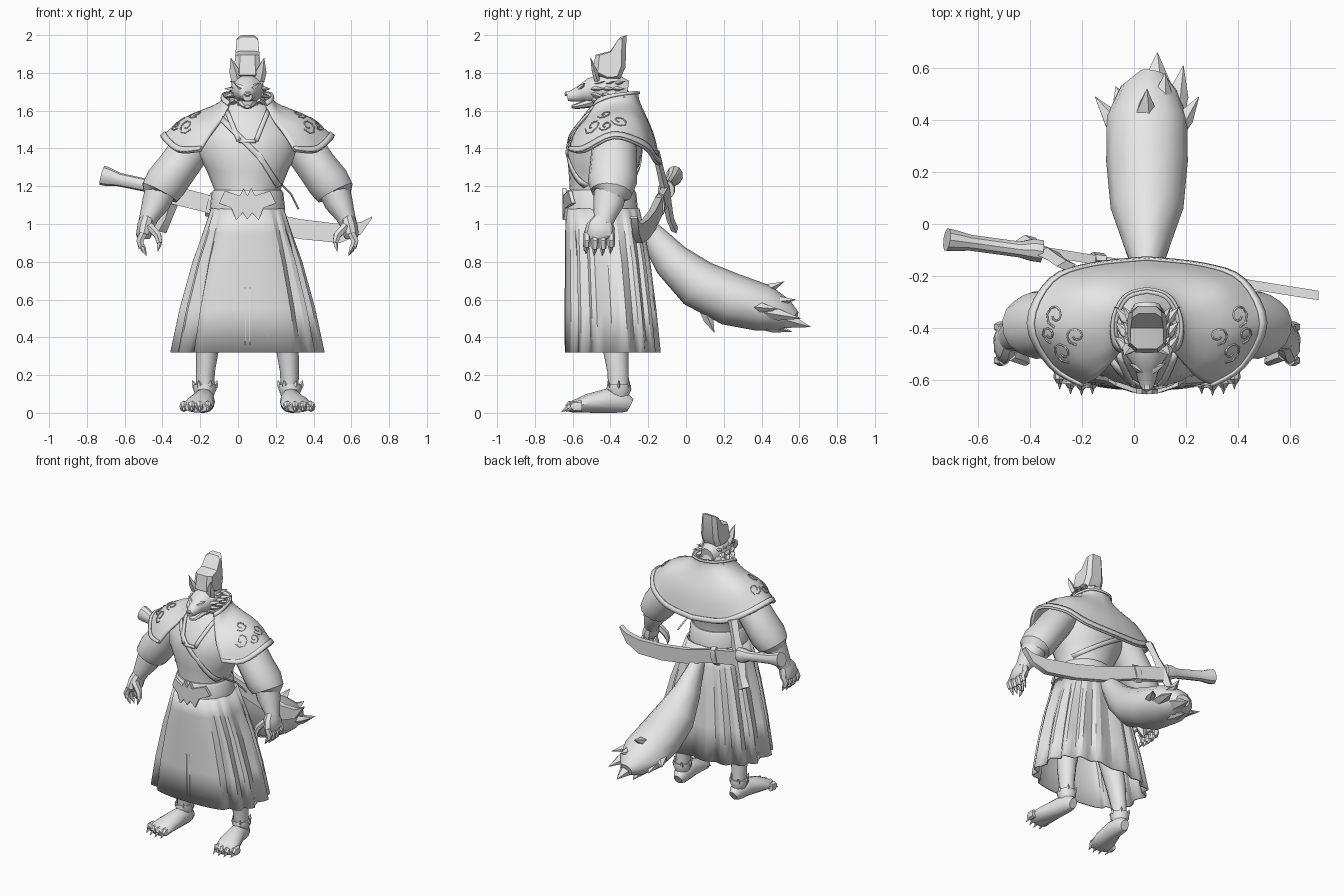
import bpy, bmesh, math
from mathutils import Vector as V

CX = 0.05  # body symmetry plane
GREY = bpy.data.materials.new("plain grey")
GREY.diffuse_color = (0.8, 0.8, 0.8, 1)


def finish(name, bm, angle=35, solid=0):
    bmesh.ops.recalc_face_normals(bm, faces=bm.faces)
    me = bpy.data.meshes.new(name)
    bm.to_mesh(me)
    bm.free()
    me.materials.append(GREY)
    me.polygons.foreach_set("use_smooth", [True] * len(me.polygons))
    me.set_sharp_from_angle(angle=math.radians(angle))
    ob = bpy.data.objects.new(name, me)
    bpy.context.collection.objects.link(ob)
    if solid:
        m = ob.modifiers.new("thickness", "SOLIDIFY")
        m.thickness, m.offset = solid, 0
    return ob


def skin(bm, rings, closed=True, caps=True):
    """Bridge successive rings of points."""
    vs = [[bm.verts.new(p) for p in r] for r in rings]
    n = len(vs[0])
    for a, b in zip(vs, vs[1:]):
        for i in range(n if closed else n - 1):
            j = (i + 1) % n
            bm.faces.new((a[i], a[j], b[j], b[i]))
    if closed and caps:
        bm.faces.new(vs[0])
        bm.faces.new(vs[-1])


def add_tube(bm, pts, n=12, ref=(1, 0, 0), flat=False, caps=True):
    """pts: x, y, z, radius along ref, radius across."""
    P = [V(p[:3]) for p in pts]
    rings = []
    for i, p in enumerate(pts):
        t = V((0, 0, 1)) if flat else (P[min(i + 1, len(P) - 1)] - P[max(i - 1, 0)]).normalized()
        u = V(ref) - t * t.dot(V(ref))
        u.normalize()
        w = t.cross(u)
        rings.append([P[i] + u * p[3] * math.cos(k * math.tau / n) + w * p[-1] * math.sin(k * math.tau / n)
                      for k in range(n)])
    skin(bm, rings, caps=caps)


def tube(name, pts, angle=35, **kw):
    bm = bmesh.new()
    add_tube(bm, pts, **kw)
    return finish(name, bm, angle)


def add_spike(bm, base, tip, r, flat=1.0, n=5):
    b, t = V(base), V(tip)
    ref = (1, 0, 0) if abs((t - b).normalized().x) < 0.8 else (0, 1, 0)
    add_tube(bm, [(*b, r * .8, r * flat * .8), (*b.lerp(t, .4), r * .8, r * flat * .8), (*t, .001, .001)], n=n, ref=ref)


def curve(name, lines, r):
    cu = bpy.data.curves.new(name, "CURVE")
    cu.dimensions, cu.bevel_depth, cu.bevel_resolution = "3D", r, 0
    for line in lines:
        s = cu.splines.new("POLY")
        s.points.add(len(line) - 1)
        for q, p in zip(s.points, line):
            q.co = (*p, 1)
    cu.materials.append(GREY)
    bpy.context.collection.objects.link(bpy.data.objects.new(name, cu))


def lerp_rows(rows, z):
    for a, b in zip(rows, rows[1:]):
        if z <= b[0]:
            k = max(0, (z - a[0]) / (b[0] - a[0]))
            return [p + (q - p) * k for p, q in zip(a, b)]
    return rows[-1]


# Torso: z, half width, half depth, centre y
TORSO = [(1.05, .18, .17, -.45), (1.18, .175, .165, -.45), (1.28, .215, .182, -.44), (1.38, .265, .2, -.43),
         (1.48, .265, .19, -.42), (1.58, .19, .14, -.40), (1.64, .1, .1, -.39), (1.72, .08, .09, -.40)]
tube("torso", [(CX, y, z, a, b) for z, a, b, y in TORSO], n=24, flat=True)


def chest(x, z, side=-1, off=.006):
    _, a, b, cy = lerp_rows(TORSO, z)
    k = max(0, 1 - ((x - CX) / a) ** 2)
    return V((x, cy + side * (b * math.sqrt(k) + off), z))


def ribbon(name, path, w, side=-1):
    bm = bmesh.new()
    fine = [tuple(a[i] + (b[i] - a[i]) * k / 6 for i in (0, 1)) for a, b in zip(path, path[1:]) for k in range(7)]
    dx, dz = path[-1][0] - path[0][0], path[-1][1] - path[0][1]
    d = math.hypot(dx, dz)
    skin(bm, [[chest(x - s * dz / d * w, z + s * dx / d * w, side) for s in (-1, 0, 1)] for x, z in fine], closed=False)
    finish(name, bm, solid=.008)


ribbon("chest_strap", [(-.09, 1.56), (.12, 1.35), (.215, 1.2)], .014)
ribbon("back_strap", [(-.1, 1.4), (.215, 1.2)], .014, side=1)
for s in (-1, 1):
    ribbon("lapel", [(CX + s * .11, 1.6), (CX + s * .045, 1.44)], .012)
ribbon("neckline", [(CX - .045, 1.44), (CX + .045, 1.44)], .01)
curve("strap_tail", [[(.23, -.5, 1.21), (.28, -.42, 1.16), (.32, -.36, 1.08)]], .006)

# Belt and its winged front plate
tube("belt", [(CX, -.45, z, a, a * .98) for z, a in ((1.06, .19), (1.075, .2), (1.165, .19), (1.18, .18))], n=24, flat=True)
HALF = [(0, 1.15), (.02, 1.19), (.04, 1.15), (.12, 1.175), (.15, 1.11), (.085, 1.085), (.06, 1.02), (.025, 1.06)]
outline = HALF + [(0, 1.025)] + [(-x, z) for x, z in HALF[:0:-1]]
bm = bmesh.new()
skin(bm, [[(CX + x, -.655 + 2.2 * x * x + o, z) for x, z in outline] for o in (0, .02)])
finish("belt_plate", bm)

# Pleated skirt with a flat front panel: z, half width, half depth, centre y
SKIRT = [(.32, .41, .25, -.385), (.55, .36, .238, -.397), (.8, .29, .222, -.413), (.95, .235, .208, -.427), (1.08, .19, .19, -.44)]


def power(v, e=.8):
    return math.copysign(abs(v) ** e, v)


bm = bmesh.new()
rings = []
for z, a, b, cy in SKIRT:
    ring = []
    for i in range(64):
        ph = math.tau * i / 64
        pleat = 1 if min(i, 64 - i) < 6 else 1 - (.1, .02, .0, .06)[i % 4] * min(1, (1.15 - z) / .4)
        ring.append((CX + a * pleat * power(math.sin(ph)), cy - b * pleat * power(math.cos(ph), .7), z))
    rings.append(ring)
skin(bm, rings, caps=False)
finish("pleated_skirt", bm, 20, solid=.01)

# Scroll embroidery on the front panel
lines = []
for s in (-1, 1):
    lines.append([(CX + s * .012, -.638, .36), (CX + s * .012, -.638, .66), (CX + s * .06, -.634, .68), (CX + s * .06, -.634, .64)])
    lines.append([(CX + s * (.05 + .03 * math.sin(k * .9)), -.634, .62 - k * .025) for k in range(11)])
    for cx, cz, r in ((.065, .62, .022), (.055, .49, .02), (.085, .40, .024), (.045, .38, .016)):
        lines.append([(CX + s * (cx + r * (1 - k / 16) * math.cos(k * .7)), -.633, cz + r * (1 - k / 16) * math.sin(k * .7))
                      for k in range(13)])
curve("skirt_embroidery", lines, .004)

# Shoulder cape: columns from back centre to front edge, each from collar to hem
CAPE = [[(0, -.26, 1.70), (0, -.25, 1.64), (0, -.18, 1.48), (0, -.14, 1.31)],
        [(.07, -.28, 1.70), (.09, -.27, 1.64), (.18, -.20, 1.50), (.22, -.165, 1.33)],
        [(.11, -.34, 1.69), (.14, -.33, 1.64), (.29, -.27, 1.55), (.37, -.22, 1.40)],
        [(.12, -.40, 1.68), (.16, -.41, 1.62), (.32, -.40, 1.56), (.455, -.38, 1.455)],
        [(.11, -.45, 1.66), (.16, -.49, 1.58), (.29, -.52, 1.51), (.37, -.54, 1.38)],
        [(.09, -.47, 1.64), (.13, -.52, 1.56), (.19, -.585, 1.48), (.25, -.615, 1.385)]]


def spline(pts, t):
    i = min(int(t), len(pts) - 2)
    f = t - i
    p = [V(pts[max(0, min(len(pts) - 1, i + k))]) for k in (-1, 0, 1, 2)]
    return .5 * (2 * p[1] + (p[2] - p[0]) * f + (2 * p[0] - 5 * p[1] + 4 * p[2] - p[3]) * f * f
                 + (3 * p[1] - p[0] - 3 * p[2] + p[3]) * f ** 3)


def cape(u, v, off=0):
    """u: -5..5 around, v: 0 collar..3 hem."""
    def raw(u, v):
        p = spline([spline(c, v) for c in CAPE], abs(u))
        return V((CX + math.copysign(p.x, u), p.y, p.z))
    p = raw(u, v)
    if off:
        n = (raw(u + .02, v) - raw(u - .02, v)).cross(raw(u, v + .02) - raw(u, v - .02)).normalized()
        p += n * off * (1 if n.dot(p - V((CX, -.4, 1.35))) > 0 else -1)
    return p


def cape_sheet(name, v0, v1, nv, off, thick):
    bm = bmesh.new()
    skin(bm, [[cape(u / 4, v0 + (v1 - v0) * k / nv, off) for u in range(-20, 21)] for k in range(nv + 1)], closed=False)
    finish(name, bm, solid=thick)


cape_sheet("cape", 0, 3, 12, 0, .016)
cape_sheet("cape_hem_trim", 2.72, 2.97, 2, .012, .01)
cape_sheet("collar_trim", .02, .35, 2, .012, .01)
lines = []
for s in (-1, 1):
    for u, v, r in ((3.2, 1.7, .3), (3.7, 2.1, .35), (2.7, 2.2, .3), (3.2, 2.35, .22)):
        lines.append([cape(s * (u + r * (1 - k / 14) * math.cos(k * .75)), v + r * .8 * (1 - k / 14) * math.sin(k * .75), .009)
                      for k in range(11)])
curve("cape_scrolls", lines, .004)

# Arms, hands, legs and feet on both sides
for s in (-1, 1):
    def at(pts):
        return [(CX + s * p[0], *p[1:]) for p in pts]

    def pt(x, y, z):
        return (CX + s * x, y, z)
    Y = (0, 1, 0)
    tube("sleeve", at([(.22, -.38, 1.48, .1, .1), (.30, -.38, 1.40, .12, .11), (.37, -.385, 1.30, .125, .11),
                       (.43, -.39, 1.22, .13, .115), (.465, -.395, 1.165, .11, .105), (.468, -.4, 1.15, .08, .08)]), n=14, ref=Y)
    tube("forearm", at([(.455, -.40, 1.19, .085, .085), (.485, -.41, 1.11, .082, .075), (.52, -.43, 1.04, .06, .052),
                        (.535, -.44, 1.0, .05, .045)]), n=12, ref=Y)
    bm = bmesh.new()
    add_tube(bm, at([(.53, -.44, 1.03, .05, .04), (.54, -.45, .99, .075, .045), (.55, -.46, .94, .08, .042), (.55, -.46, .92, .06, .03)]), n=10, ref=Y)
    for i in range(4):
        y, b = -.525 + .043 * i, .02 * (1 - abs(i - 1.5))
        add_tube(bm, at([(.55, y, .95, .02, .022), (.57, y, .91, .021, .021), (.56, y, .875 - b * .5, .018, .018)]), n=6, ref=Y)
        add_spike(bm, pt(.56, y, .885 - b * .5), pt(.535, y - .005, .835 - b * .5), .016)
    add_tube(bm, at([(.52, -.5, .99, .028, .024), (.475, -.52, .94, .024, .022), (.465, -.53, .9, .016, .016)]), n=6, ref=Y)
    add_spike(bm, pt(.465, -.53, .905), pt(.475, -.54, .855), .015)
    finish("hand", bm)

    tube("leg", at([(.16, -.40, .65, .09, .09), (.21, -.375, .36, .062, .07), (.222, -.36, .22, .05, .056), (.225, -.355, .08, .046, .055)]), n=12)
    bm = bmesh.new()
    add_tube(bm, at([(.225, -.35, .075, .04, .04), (.226, -.355, .125, .062, .066), (.226, -.355, .15, .06, .062)]), n=12, flat=True)
    for k in range(6):
        c, d = math.cos(k * math.tau / 6), math.sin(k * math.tau / 6)
        add_spike(bm, pt(.226 + .052 * c, -.355 + .056 * d, .135), pt(.226 + .066 * c, -.355 + .068 * d, .172), .018, .5)
    finish("anklet", bm)
    bm = bmesh.new()
    add_tube(bm, at([(.22, -.295, .04, .03, .036), (.222, -.33, .058, .05, .058), (.23, -.42, .064, .058, .064),
                     (.25, -.52, .05, .076, .05), (.265, -.59, .034, .082, .034), (.27, -.62, .028, .07, .024)]), n=12)
    for i in range(4):
        x, y = .21 + .042 * i, -.615 + .006 * abs(i - 1) ** 2
        add_tube(bm, at([(x, y + .04, .035, .02, .03), (x, y, .034, .024, .03), (x, y - .015, .024, .016, .018)]), n=8)
        add_spike(bm, pt(x, y - .01, .028), pt(x, y - .045, .006), .011)
    finish("foot", bm)

# Wolf head, jaw, nose, ears, brows and mane
tube("head", [(CX, -.31, 1.70, .05, .06), (CX, -.37, 1.71, .083, .085), (CX, -.45, 1.712, .09, .085), (CX, -.51, 1.705, .078, .068),
              (CX, -.55, 1.692, .048, .048), (CX, -.60, 1.678, .036, .032), (CX, -.628, 1.674, .025, .024)], n=14)
tube("lower_jaw", [(CX, -.46, 1.655, .06, .04), (CX, -.53, 1.635, .042, .022), (CX, -.585, 1.622, .028, .014), (CX, -.605, 1.622, .015, .008)], n=8)
tube("nose", [(CX, -.615, 1.69, .02, .014), (CX, -.635, 1.688, .02, .014), (CX, -.642, 1.686, .01, .008)], n=6)
bm, mane = bmesh.new(), bmesh.new()
for s in (-1, 1):
    add_spike(bm, (CX + s * .06, -.47, 1.76), (CX + s * .088, -.505, 1.88), .038, .5)
    add_spike(bm, (CX + s * .018, -.565, 1.715), (CX + s * .07, -.535, 1.745), .018)
    for row in range(3):
        for k in range(5):
            a = math.radians(45 - 27 * k)
            y = -.49 + .055 * row
            c, d = math.cos(a) * s, math.sin(a)
            add_spike(mane, (CX + c * .07, y, 1.695 + d * .065), (CX + c * .128, y + .06, 1.685 + d * .1), .026, .6)
finish("ears_and_brows", bm)
finish("mane", mane)

# Tall cap, tapered side profile
PROFILE = [(-.495, 1.79), (-.48, 1.895), (-.40, 1.915), (-.345, 1.99), (-.315, 2.0), (-.32, 1.83), (-.35, 1.765), (-.42, 1.76)]
bm = bmesh.new()
skin(bm, [[(CX + sx * (1 - .25 * (z - 1.76) / .24), -.40 + (y + .40) * k, 1.88 + (z - 1.88) * (.5 + k / 2)) if k < 1
           else (CX + sx * (1 - .25 * (z - 1.76) / .24), y, z) for y, z in PROFILE]
          for sx, k in ((-.075, .72), (-.045, 1), (.045, 1), (.075, .72))])
finish("cap", bm)

# Bushy tail with split tips
tube("tail", [(CX, -.24, 1.02, .04, .04), (CX, -.17, .93, .055, .07), (CX, -.08, .81, .09, .1), (CX, .06, .685, .14, .13),
              (CX, .24, .6, .157, .14), (CX, .41, .555, .155, .125), (CX + .01, .52, .52, .11, .085), (CX + .02, .58, .5, .05, .04)], n=12)
bm = bmesh.new()
for b, t, r in (((.08, .46, .51), (.09, .66, .455), .075), ((.15, .42, .53), (.19, .61, .5), .055), ((.16, .36, .56), (.25, .49, .55), .045),
                ((-.04, .34, .55), (-.15, .49, .54), .05), ((-.03, .4, .53), (-.07, .53, .49), .06), ((.04, .36, .62), (.05, .52, .695), .06),
                ((.1, .42, .58), (.12, .58, .6), .06), ((.03, .1, .54), (.04, .15, .425), .05), ((.05, .4, .47), (.03, .56, .43), .055)):
    add_spike(bm, b, t, r, .7)
finish("tail_tips", bm)

# Curved sword slung behind the waist
BLADE = [(-.35, 1.205, 1.105), (-.12, 1.145, 1.05), (.11, 1.07, .97), (.33, 1.025, .92), (.54, 1.0, .9), (.65, 1.01, .945), (.71, 1.04, 1.03)]
bm = bmesh.new()
skin(bm, [[(x, -.115 - .16 * (x + .29) + o, z) for o, z in ((-.018, t), (.018, t), (.018, b), (-.018, b))] for x, t, b in BLADE])
finish("sheathed_blade", bm)
tube("sword_grip", [(-.72, -.06, 1.258, .052, .045), (-.69, -.064, 1.25, .05, .042), (-.63, -.072, 1.235, .036, .032), (-.44, -.098, 1.195, .034, .032),
                    (-.39, -.1, 1.185, .05, .045), (-.355, -.105, 1.18, .05, .045)], n=10, ref=(0, 0, 1))
tube("sword_guard", [(-.42, -.06, .97, .045, .02), (-.385, -.085, 1.03, .035, .02), (-.34, -.11, 1.18, .05, .025), (-.30, -.135, 1.28, .035, .02),
                     (-.26, -.16, 1.385, .04, .02)], n=4)
tube("sheath_band", [(-.16, -.137, 1.105, .065, .03), (-.12, -.142, 1.095, .065, .03)], n=8, ref=(0, 0, 1))
